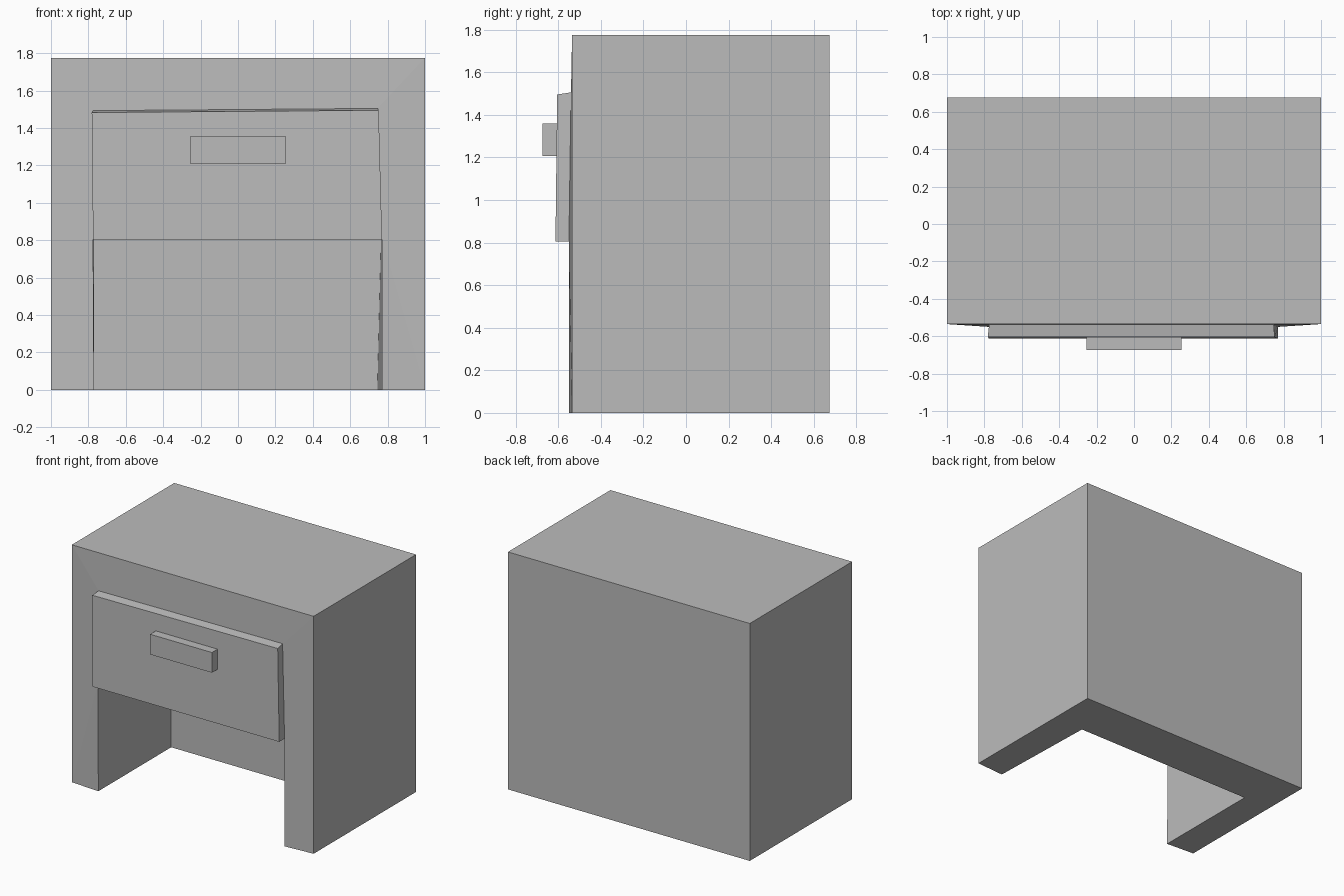
import bpy
import bmesh

cube = bpy.data.objects.get("Cube")
if cube:
    bpy.data.objects.remove(cube, do_unlink=True)

grey = bpy.data.materials.new("plain_grey")
grey.use_nodes = True
colour = (0.5, 0.5, 0.5, 1)
grey.diffuse_color = colour
grey.node_tree.nodes["Principled BSDF"].inputs["Base Color"].default_value = colour


def build(name, points, faces):
    """Make a flat-shaded mesh from named corners and faces spelled as corner names."""
    bm = bmesh.new()
    verts = {key: bm.verts.new(co) for key, co in points.items()}
    for face in faces:
        bm.faces.new([verts[key] for key in face.split()])
    bmesh.ops.recalc_face_normals(bm, faces=bm.faces)
    mesh = bpy.data.meshes.new(name)
    bm.to_mesh(mesh)
    bm.free()
    mesh.materials.append(grey)
    obj = bpy.data.objects.new(name, mesh)
    bpy.context.collection.objects.link(obj)
    return obj


def slab(name, front, back):
    """Join a front and a back quad into a closed block."""
    points = {f"front{i}": co for i, co in enumerate(front)}
    points.update({f"back{i}": co for i, co in enumerate(back)})
    faces = [" ".join(f"{side}{i}" for i in range(4)) for side in ("front", "back")]
    for i in range(4):
        j = (i + 1) % 4
        faces.append(f"front{i} front{j} back{j} back{i}")
    return build(name, points, faces)


height, front_y, back_y = 1.775, -0.535, 0.675
shelf_z, recess_y = 0.805, 0.31

# Opening corners, shared by the cabinet and the drawer
opening = {
    "lower_l": (-0.775, -0.55, shelf_z), "upper_l": (-0.775, -0.54, 1.493),
    "upper_r": (0.747, -0.54, 1.505), "lower_r": (0.77, -0.55, shelf_z),
}

# Cabinet shell with an open recess between the legs
corners = dict(opening)
for side, x in (("l", -1), ("r", 1)):
    for end, y in (("front", front_y), ("back", back_y)):
        corners[f"{end}_foot_{side}"] = (x, y, 0)
        corners[f"{end}_top_{side}"] = (x, y, height)
    corners[f"leg_{side}"] = (x * 0.77, -0.55, 0)
corners.update({
    "recess_foot_l": (-0.77, recess_y, 0), "recess_top_l": (-0.77, recess_y, shelf_z),
    "recess_foot_r": (0.745, recess_y, 0), "recess_top_r": (0.765, recess_y, shelf_z),
})
faces = [
    "front_top_l upper_l upper_r front_top_r",
    "front_top_l front_top_r back_top_r back_top_l",
    "back_foot_l back_top_l back_top_r back_foot_r",
    "lower_l lower_r recess_top_r recess_top_l",
    "recess_foot_l recess_top_l recess_top_r recess_foot_r",
    "front_foot_l back_foot_l back_foot_r front_foot_r leg_r recess_foot_r recess_foot_l leg_l",
]
for s in "lr":
    faces += [
        f"front_foot_{s} leg_{s} lower_{s} front_foot_{s}".rsplit(" ", 1)[0],
        f"front_foot_{s} lower_{s} upper_{s} front_top_{s}",
        f"front_foot_{s} front_top_{s} back_top_{s} back_foot_{s}",
        f"leg_{s} lower_{s} recess_top_{s} recess_foot_{s}",
    ]
build("cabinet", corners, faces)

# Drawer front, slightly tapered
slab("drawer_front",
     [(-0.775, -0.613, shelf_z), (-0.782, -0.605, 1.483), (0.752, -0.605, 1.495), (0.77, -0.613, shelf_z)],
     list(opening.values()))

# Handle bar
hx, low, high = 0.255, 1.207, 1.358
outline = [(-hx, low), (-hx, high), (hx, high), (hx, low)]
slab("drawer_handle",
     [(x, -0.673, z) for x, z in outline],
     [(x, -0.605, z) for x, z in outline])
